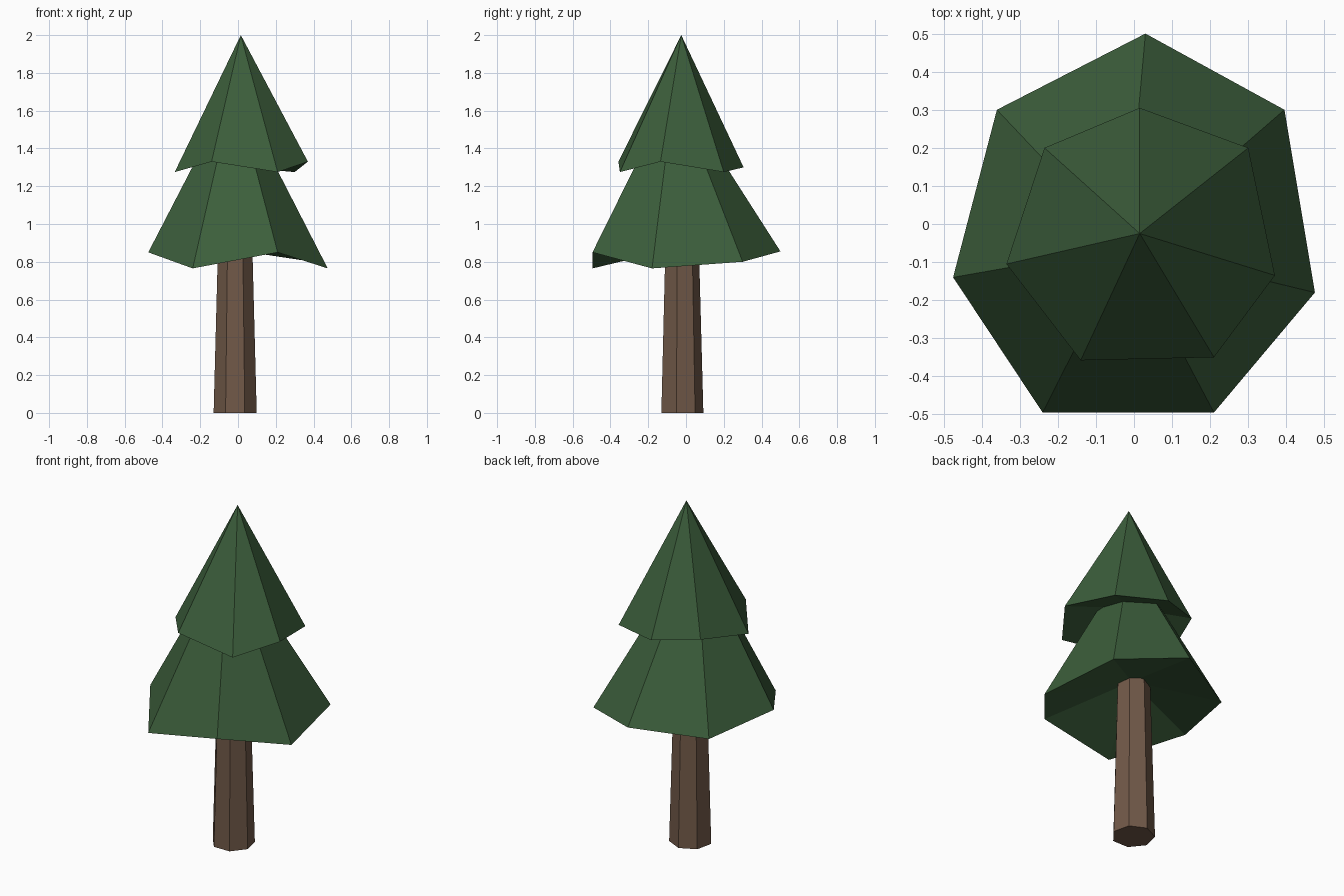
import bpy
import bmesh
from mathutils import Vector

default_cube = bpy.data.objects.get("Cube")
if default_cube:
    bpy.data.objects.remove(default_cube, do_unlink=True)


def make_material(name, colour):
    mat = bpy.data.materials.new(name)
    mat.use_nodes = True
    mat.diffuse_color = (*colour, 1)
    mat.node_tree.nodes["Principled BSDF"].inputs["Base Color"].default_value = (*colour, 1)
    return mat


def finish_mesh(bm, name, mat):
    bmesh.ops.recalc_face_normals(bm, faces=bm.faces)
    mesh = bpy.data.meshes.new(name)
    bm.to_mesh(mesh)
    bm.free()
    mesh.materials.append(mat)
    part = bpy.data.objects.new(name, mesh)
    bpy.context.collection.objects.link(part)
    return part


def foliage_tier(name, rim, tip, hollow, mat):
    """Ragged-rimmed cone with a shallow hollow underside."""
    bm = bmesh.new()
    ring = [bm.verts.new(p) for p in rim]
    top, under = bm.verts.new(tip), bm.verts.new(hollow)
    for a, b in zip(ring, ring[1:] + ring[:1]):
        bm.faces.new((a, b, top))
        bm.faces.new((b, a, under))
    return finish_mesh(bm, name, mat)


def tapered_trunk(name, centre, height, base_radius, top_radius, mat):
    """Seven-sided tapered post with a corner pointing to the back."""
    bm = bmesh.new()
    bmesh.ops.create_cone(bm, cap_ends=True, segments=7, radius1=base_radius,
                          radius2=top_radius, depth=height)
    # The primitive starts with a corner on +y
    bmesh.ops.translate(bm, verts=bm.verts, vec=Vector(centre) + Vector((0, 0, height / 2)))
    return finish_mesh(bm, name, mat)


needle_green = make_material("needle green", (0.045, 0.112, 0.044))
bark_brown = make_material("bark brown", (0.165, 0.1, 0.065))

# Trunk, running up into the foliage
tapered_trunk("trunk", (-0.015, -0.025, 0), 1.0, 0.117, 0.09, bark_brown)

# Rim corners, clockwise from the back
lower_rim = [(0.03, 0.5, 0.855), (0.395, 0.3, 0.8), (0.475, -0.18, 0.765),
             (0.21, -0.495, 0.85), (-0.24, -0.495, 0.765),
             (-0.475, -0.14, 0.85), (-0.36, 0.3, 0.815)]
upper_rim = [(0.015, 0.305, 1.3), (0.3, 0.2, 1.275), (0.37, -0.135, 1.33),
             (0.21, -0.35, 1.275), (-0.14, -0.358, 1.33),
             (-0.335, -0.105, 1.275), (-0.235, 0.2, 1.33)]

foliage_tier("lower_foliage", lower_rim, (-0.02, -0.06, 1.73), (0, -0.02, 0.95), needle_green)
foliage_tier("upper_foliage", upper_rim, (0.015, -0.025, 2), (0.01, -0.02, 1.4), needle_green)
